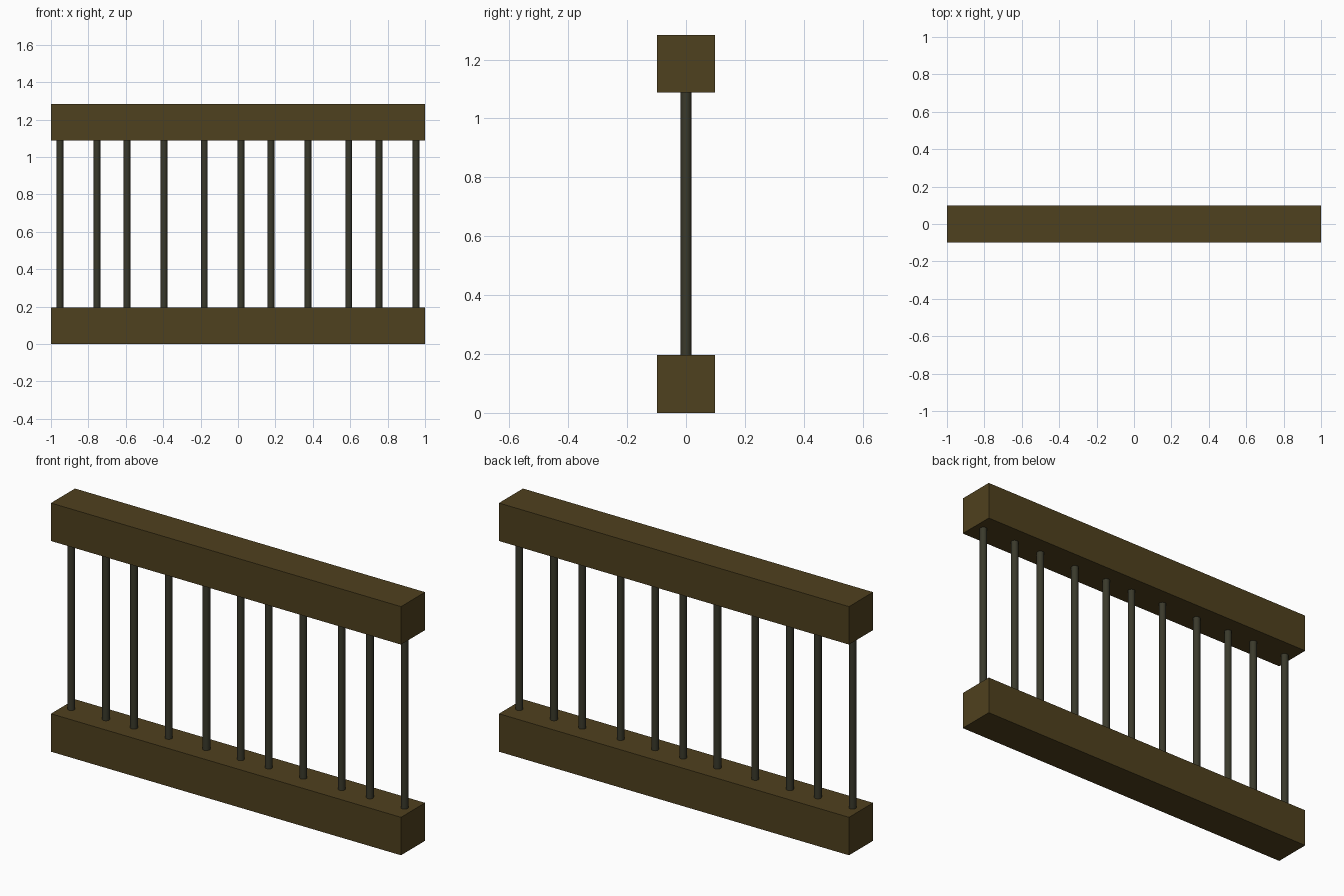
import bpy

if "Cube" in bpy.data.objects:
    bpy.data.objects.remove(bpy.data.objects["Cube"])


def material(name, color):
    m = bpy.data.materials.new(name)
    m.diffuse_color = (*color, 1)
    m.use_nodes = True
    m.node_tree.nodes["Principled BSDF"].inputs["Base Color"].default_value = m.diffuse_color
    return m


wood = material("brown_wood", (0.078, 0.052, 0.013))
metal = material("dark_metal", (0.042, 0.041, 0.024))

LENGTH, RAIL, HEIGHT = 2.0, 0.196, 1.284
BAR_RADIUS = 0.018


def rail(name, z):
    bpy.ops.mesh.primitive_cube_add(size=1, location=(0, 0, z))
    ob = bpy.context.object
    ob.name = name
    ob.scale = (LENGTH, RAIL, RAIL)
    bpy.ops.object.transform_apply(location=False, rotation=False, scale=True)
    ob.data.materials.append(wood)


# Square rails at the bottom and top
rail("bottom_rail", RAIL / 2)
rail("top_rail", HEIGHT - RAIL / 2)

# Slim round bars, unevenly spaced between the rails
bar_x = [-0.952, -0.754, -0.594, -0.396, -0.18, 0.016,
         0.176, 0.374, 0.592, 0.754, 0.952]
for i, x in enumerate(bar_x, 1):
    bpy.ops.mesh.primitive_cylinder_add(
        vertices=16, radius=BAR_RADIUS, depth=HEIGHT - 2 * RAIL,
        location=(x, 0, HEIGHT / 2))
    bar = bpy.context.object
    bar.name = f"bar_{i}"
    bar.data.materials.append(metal)
    bpy.ops.object.shade_smooth_by_angle()
